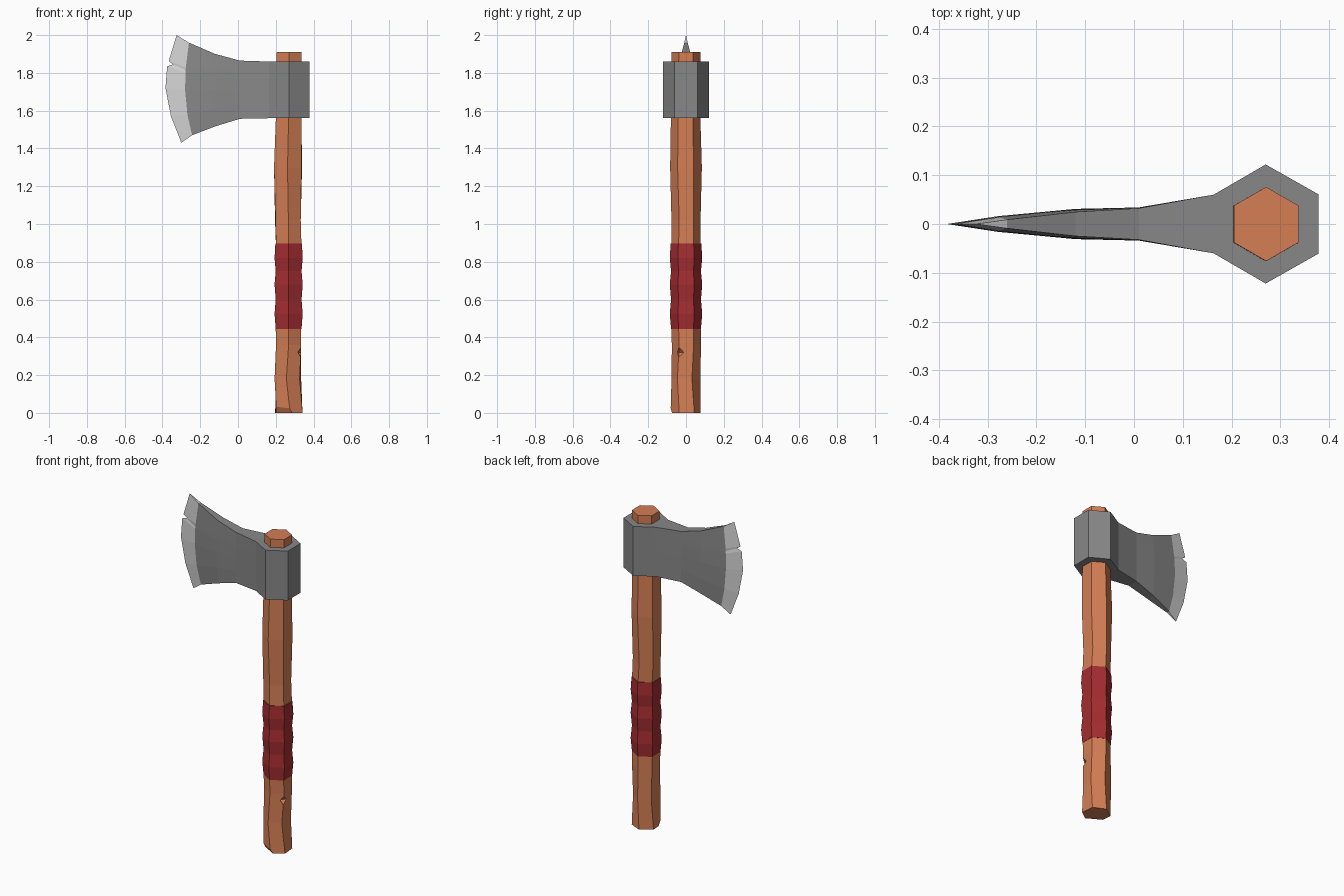
import bpy, bmesh, math
from mathutils import Vector

if "Cube" in bpy.data.objects:
    bpy.data.objects.remove(bpy.data.objects["Cube"])


def material(name, rgb):
    m = bpy.data.materials.new(name)
    m.diffuse_color = (*rgb, 1)
    m.use_nodes = True
    m.node_tree.nodes["Principled BSDF"].inputs["Base Color"].default_value = m.diffuse_color
    return m


wood = material("warm wood", (0.66, 0.21, 0.09))
red = material("red wrap", (0.37, 0.026, 0.03))
steel = material("grey steel", (0.245, 0.245, 0.245))
bright = material("bright edge", (0.66, 0.66, 0.66))


def make_object(name, bm, mats):
    bmesh.ops.recalc_face_normals(bm, faces=bm.faces)
    mesh = bpy.data.meshes.new(name)
    bm.to_mesh(mesh)
    bm.free()
    for m in mats:
        mesh.materials.append(m)
    ob = bpy.data.objects.new(name, mesh)
    bpy.context.collection.objects.link(ob)
    return ob


def hex_loft(rings):
    """Six-sided column through rings of (z, centre x, centre y, radius, twist)."""
    bm = bmesh.new()
    loops = []
    for z, cx, cy, r, tw in rings:
        angles = [math.radians(30 + 60 * i + tw) for i in range(6)]
        loops.append([bm.verts.new((cx + r * math.cos(a), cy + r * math.sin(a), z))
                      for a in angles])
    for a, b in zip(loops, loops[1:]):
        for i in range(6):
            j = (i + 1) % 6
            bm.faces.new((a[i], a[j], b[j], b[i]))
    bm.faces.new(loops[0][::-1])
    bm.faces.new(loops[-1])
    return bm


# Wooden handle, with a chamfer chopped off the front left of its foot
bm = hex_loft([
    (0.00, 0.269, -0.002, 0.080, 5), (0.18, 0.264, 0.000, 0.077, -6),
    (0.36, 0.268, 0.002, 0.077, 0), (0.45, 0.267, 0.000, 0.078, 0),
    (0.50, 0.267, 0.000, 0.072, 0), (0.86, 0.267, 0.000, 0.072, 0),
    (0.90, 0.268, 0.000, 0.078, 0), (1.02, 0.264, 0.000, 0.077, 2),
    (1.30, 0.265, 0.000, 0.084, -2), (1.56, 0.268, -0.002, 0.078, 0),
    (1.91, 0.271, 0.000, 0.076, 0)])
cut = bmesh.ops.bisect_plane(
    bm, geom=bm.verts[:] + bm.edges[:] + bm.faces[:],
    plane_co=(0.234, -0.062, 0.03), plane_no=(-0.5, -0.866, -0.55), clear_outer=True)
bmesh.ops.holes_fill(bm, edges=[e for e in bm.edges if e.is_boundary])
handle = make_object("handle", bm, [wood])

# Small nick in the front right corner of the handle
bm = bmesh.new()
bmesh.ops.create_uvsphere(bm, u_segments=4, v_segments=2, radius=0.03)
bmesh.ops.translate(bm, verts=bm.verts, vec=(0.337, -0.037, 0.32))
cutter = make_object("nick_cutter", bm, [wood])
cutter.hide_render = True
mod = handle.modifiers.new("nick", 'BOOLEAN')
mod.operation = 'DIFFERENCE'
mod.solver = 'EXACT'
mod.object = cutter
deps = bpy.context.evaluated_depsgraph_get()
nicked = bpy.data.meshes.new_from_object(handle.evaluated_get(deps))
handle.modifiers.clear()
handle.data = nicked
bpy.data.objects.remove(cutter)

# Red grip wrap with bulging bands
radii = [0.079, 0.086, 0.079, 0.086, 0.079, 0.086, 0.081]
heights = [0.445, 0.525, 0.60, 0.68, 0.75, 0.82, 0.897]
make_object("grip_wrap", hex_loft([(z, 0.268, 0, r, 0) for z, r in zip(heights, radii)]), [red])

# Axe head: columns from the back of the socket to the cutting edge, same rows in each
rows = [0, 0.25, 0.5, 0.7, 0.75, 0.8, 1]
# x, half thickness, bottom z, top z, thinning toward top and bottom
stations = [(0.378, 0.061, 1.56, 1.86, 0), (0.27, 0.122, 1.56, 1.86, 0),
            (0.163, 0.06, 1.56, 1.86, 0), (0.01, 0.034, 1.557, 1.865, 0.05),
            (-0.12, 0.031, 1.517, 1.90, 0.2)]
columns = [[(x, h * (1 - k * (2 * t - 1) ** 2), zb + (zt - zb) * t) for t in rows]
           for x, h, zb, zt, k in stations]
shoulder = [(-0.243, 1.47), (-0.268, 1.58), (-0.28, 1.71), (-0.278, 1.80),
            (-0.277, 1.815), (-0.276, 1.83), (-0.26, 1.96)]
columns.append([(x, 0.016 - 0.007 * (2 * t - 1) ** 2, z) for (x, z), t in zip(shoulder, rows)])
edge = [(-0.30, 1.43), (-0.355, 1.57), (-0.384, 1.72), (-0.375, 1.835),
        (-0.343, 1.845), (-0.367, 1.862), (-0.325, 2.0)]
columns.append([(x, 0, z) for x, z in edge])

bm = bmesh.new()
sides = [[[bm.verts.new((x, s * y, z)) for x, y, z in col] for col in columns] for s in (-1, 1)]
last = len(columns) - 2
for c in range(len(columns) - 1):
    quads = [(g[c][r], g[c + 1][r], g[c + 1][r + 1], g[c][r + 1])
             for g in sides for r in range(len(rows) - 1)]
    quads += [(sides[0][c][r], sides[0][c + 1][r], sides[1][c + 1][r], sides[1][c][r])
              for r in (0, -1)]
    for q in quads:
        bm.faces.new(q).material_index = 1 if c == last else 0
for r in range(len(rows) - 1):
    bm.faces.new((sides[0][0][r], sides[1][0][r], sides[1][0][r + 1], sides[0][0][r + 1]))
bmesh.ops.remove_doubles(bm, verts=bm.verts, dist=0.0005)
make_object("axe_head", bm, [steel, bright])
